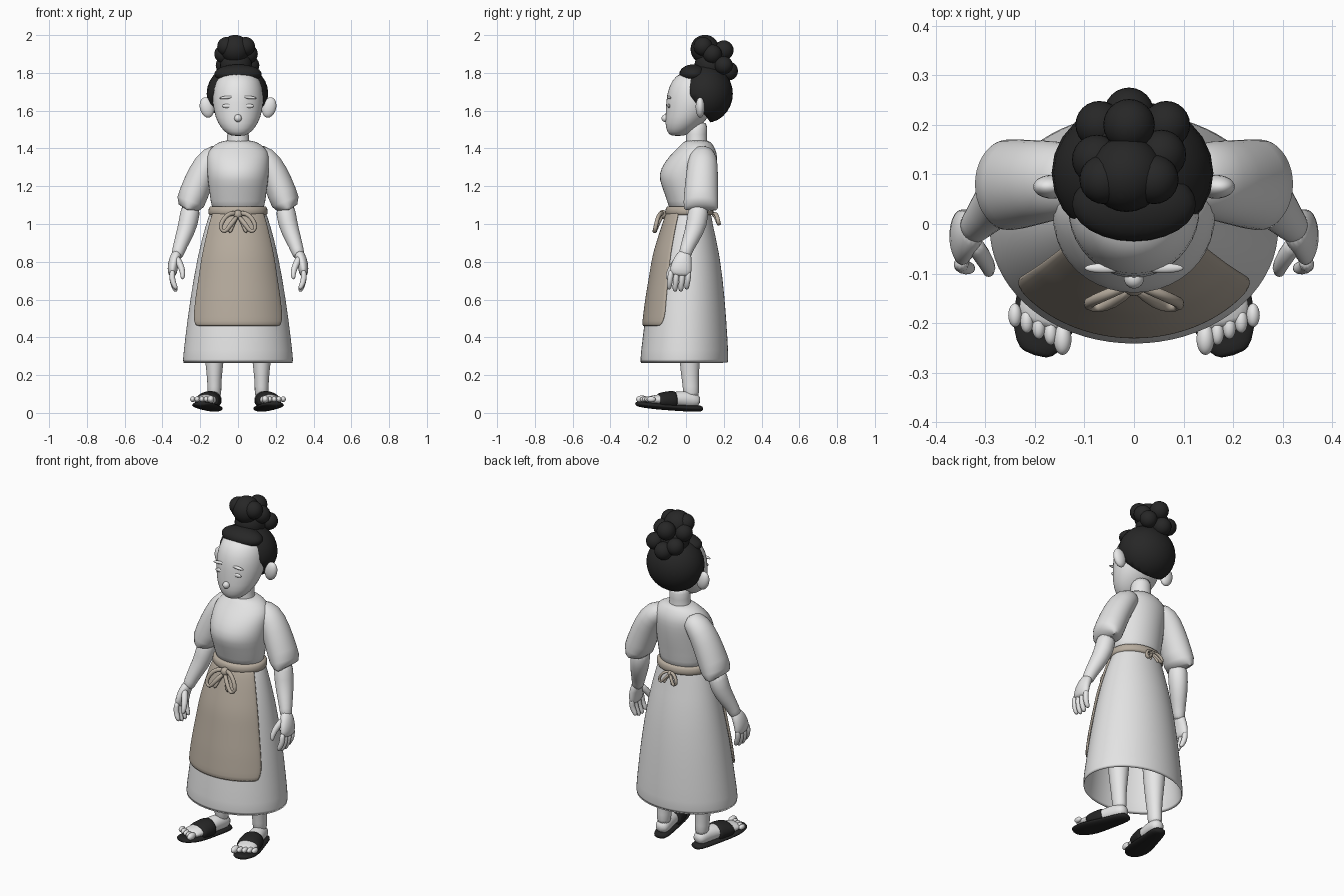
import bpy, bmesh, math
from mathutils import Vector, Matrix

cube = bpy.data.objects.get("Cube")
if cube:
    bpy.data.objects.remove(cube, do_unlink=True)


def material(name, r, g, b):
    m = bpy.data.materials.new(name)
    m.use_nodes = True
    m.diffuse_color = (r, g, b, 1)
    bsdf = m.node_tree.nodes["Principled BSDF"]
    bsdf.inputs["Base Color"].default_value = (r, g, b, 1)
    bsdf.inputs["Roughness"].default_value = 0.8
    return m


SKIN = material("pale_skin", 0.8, 0.8, 0.8)
DRESS = material("white_cloth", 0.77, 0.77, 0.77)
APRON = material("tan_cloth", 0.47, 0.41, 0.34)
HAIR = material("black_hair", 0.02, 0.02, 0.02)
SOLE = material("black_rubber", 0.018, 0.018, 0.018)
X, Y, Z = Vector((1, 0, 0)), Vector((0, 1, 0)), Vector((0, 0, 1))


def finish(name, bm, mat, subsurf=1, thickness=0):
    bmesh.ops.recalc_face_normals(bm, faces=bm.faces)
    for f in bm.faces:
        f.smooth = True
    me = bpy.data.meshes.new(name)
    bm.to_mesh(me)
    bm.free()
    me.materials.append(mat)
    ob = bpy.data.objects.new(name, me)
    bpy.context.collection.objects.link(ob)
    if thickness:
        mod = ob.modifiers.new("thickness", "SOLIDIFY")
        mod.thickness = thickness
        mod.offset = -1
    if subsurf:
        mod = ob.modifiers.new("smooth", "SUBSURF")
        mod.levels = mod.render_levels = subsurf
    return ob


def loft(name, rings, mat, n=20, side=1, ref=Y, flat=False, caps=True, thickness=0):
    """Elliptical rings (x, y, z, r1, r2) joined along a path; r2 lies along ref."""
    bm = bmesh.new()
    pts = [Vector((r[0] * side, r[1], r[2])) for r in rings]
    loops = []
    for i, r in enumerate(rings):
        d = Z if flat else (pts[min(i + 1, len(pts) - 1)] - pts[max(i - 1, 0)]).normalized()
        v = (ref - d * ref.dot(d)).normalized()
        w = d.cross(v)
        angles = [math.tau * k / n for k in range(n)]
        loops.append([bm.verts.new(pts[i] + w * r[3] * math.cos(a) + v * r[4] * math.sin(a))
                      for a in angles])
    for a, b in zip(loops, loops[1:]):
        for k in range(n):
            bm.faces.new((a[k], a[(k + 1) % n], b[(k + 1) % n], b[k]))
    if caps:
        bm.faces.new(loops[0])
        bm.faces.new(loops[-1])
    return finish(name, bm, mat, 1, thickness)


def body(rows):
    """Turn (z, half width, front y, back y) into level rings."""
    return [(0, (f + b) / 2, z, w, (b - f) / 2) for z, w, f, b in rows]


def ball(name, c, r, mat, tilt=0, cut=None):
    bm = bmesh.new()
    bmesh.ops.create_uvsphere(bm, u_segments=24, v_segments=14, radius=1)
    bm.transform(Matrix.Translation(c) @ Matrix.Rotation(tilt, 4, "Y") @ Matrix.Diagonal((*r, 1)))
    if cut:
        geom = bm.verts[:] + bm.edges[:] + bm.faces[:]
        res = bmesh.ops.bisect_plane(bm, geom=geom, plane_co=cut[0], plane_no=cut[1], clear_inner=True)
        edges = [e for e in res["geom_cut"] if isinstance(e, bmesh.types.BMEdge)]
        bmesh.ops.contextual_create(bm, geom=edges)
    return finish(name, bm, mat, 0)


# Head, face and neck
loft("head", body([(1.465, .035, -.08, -.01), (1.485, .07, -.1, .03), (1.53, .108, -.113, .09),
                   (1.6, .132, -.108, .15), (1.68, .138, -.106, .18), (1.76, .122, -.08, .17),
                   (1.81, .08, -.025, .14)]), SKIN, flat=True)
loft("neck", body([(1.37, .08, -.01, .13), (1.42, .062, .0, .115), (1.47, .056, .0, .11),
                   (1.55, .06, .0, .12)]), SKIN, flat=True)
ball("nose", (0, -.11, 1.56), (.02, .02, .02), SKIN)
for s, tag in ((1, "left"), (-1, "right")):
    ball(tag + "_ear", (s * .165, .075, 1.617), (.037, .024, .055), SKIN, s * .25)
    ball(tag + "_brow", (s * .06, -.089, 1.67), (.04, .01, .008), SKIN, s * .1)
    ball(tag + "_eyelid", (s * .055, -.09, 1.625), (.03, .008, .011), SKIN)

# Hair cap, cut along the hairline, with a cluster of rolls on top
ball("hair_cap", (-.003, .103, 1.69), (.163, .145, .155), HAIR, 0, ((0, -.03, 1.75), (0, .8, .6)))
ball("hair_front_roll", (0, .04, 1.795), (.125, .075, .05), HAIR)
for i, (x, y, z, r) in enumerate([(-.015, .1, 1.925, .076), (-.075, .13, 1.9, .05), (.055, .14, 1.9, .05),
                                  (-.01, .2, 1.92, .052), (-.07, .2, 1.84, .048), (.065, .2, 1.84, .048),
                                  (-.01, .225, 1.81, .05), (-.01, .13, 1.84, .085), (.04, .09, 1.94, .05),
                                  (-.06, .09, 1.94, .05)]):
    ball(f"hair_roll_{i + 1}", (x, y, z), (r, r, r), HAIR)

# Dress
SKIRT = [(1.08, .142, -.085, .13), (1.0, .17, -.115, .14), (.84, .213, -.165, .18),
         (.6, .255, -.205, .207), (.4, .28, -.23, .22), (.26, .297, -.247, .228)]
loft("dress_top", body([(1.05, .138, -.085, .13), (1.12, .146, -.1, .135), (1.2, .158, -.13, .15),
                        (1.26, .165, -.15, .16), (1.33, .168, -.115, .168), (1.385, .165, -.065, .165),
                        (1.425, .12, -.02, .14), (1.445, .075, -.005, .122)]), DRESS, flat=True)
loft("skirt", body(SKIRT), DRESS, n=36, flat=True, caps=False, thickness=.012)

# Apron panel follows the front of the skirt
bm = bmesh.new()
rows = []
for z in [1.07 - .61 * i / 12 for i in range(13)]:
    hi, lo = next((a, b) for a, b in zip(SKIRT, SKIRT[1:]) if b[0] <= z <= a[0])
    t = (hi[0] - z) / (hi[0] - lo[0])
    w, f, b = (p + (q - p) * t for p, q in zip(hi[1:], lo[1:]))
    spread = math.radians(60 if z > .47 else 55)
    rows.append([bm.verts.new(((w + .012) * math.sin(a), (f + b) / 2 - ((b - f) / 2 + .012) * math.cos(a), z))
                 for a in [spread * (k / 8 - 1) for k in range(17)]])
for a, b in zip(rows, rows[1:]):
    for k in range(16):
        bm.faces.new((a[k], b[k], b[k + 1], a[k + 1]))
finish("apron_panel", bm, APRON, 1, .014)

# Waistband and bows, front and back
loft("apron_waistband", body([(1.04, .157, -.108, .143), (1.055, .16, -.112, .148), (1.085, .158, -.11, .146),
                              (1.1, .15, -.1, .14)]), APRON, flat=True)
LOOP = [(0, 0, 0), (.045, .02, .005), (.08, .035, -.03), (.1, .045, -.08), (.07, .05, -.105),
        (.045, .045, -.065), (0, .01, -.01)]
for front, y0, size in ((-1, -.118, 1), (1, .145, .6)):
    tag = "front" if front < 0 else "back"
    ball(tag + "_bow_knot", (0, y0 + front * .005, 1.05), (.024 * size, .022 * size, .024 * size), APRON)
    for s in (1, -1):
        side_tag = "left" if s > 0 else "right"
        loft(f"{tag}_bow_{side_tag}_loop", [(x * size, y0 + front * y * size, 1.055 + z * size, .014 * size, .012)
                                            for x, y, z in LOOP], APRON, n=8, side=s)
        loft(f"{tag}_bow_{side_tag}_tail", [(x * size, y0 + front * y * size, 1.05 + z * size, .013 * size, .008)
                                            for x, y, z in ((0, 0, 0), (.03, .03, -.05), (.045, .045, -.1))],
             APRON, n=8, side=s)

# Arms, legs and sandals
for s, tag in ((1, "left"), (-1, "right")):
    loft(tag + "_sleeve", [(.07, .085, 1.385, .045, .05), (.14, .09, 1.355, .07, .078), (.19, .085, 1.27, .077, .085),
                           (.235, .08, 1.16, .078, .092), (.268, .078, 1.07, .08, .095),
                           (.266, .078, 1.075, .06, .075)],
         DRESS, side=s)
    loft(tag + "_forearm", [(.245, .07, 1.12, .055, .058), (.262, .06, 1.0, .053, .057), (.293, .025, .92, .043, .045),
                            (.315, 0, .86, .034, .034), (.325, -.01, .82, .032, .036)], SKIN, n=16, side=s)
    loft(tag + "_palm", [(.315, 0, .86, .028, .032), (.338, -.018, .81, .03, .05), (.348, -.028, .76, .028, .06),
                         (.347, -.03, .72, .02, .055)], SKIN, n=16, side=s)
    for i in range(4):
        y = .015 - .031 * i
        drop = .012 if i in (0, 3) else 0
        loft(f"{tag}_finger_{i + 1}", [(.347, y, .76, .017, .017), (.35, y - .005, .71, .017, .017),
                                       (.34, y - .01, .67 + drop, .016, .016), (.325, y - .012, .64 + drop, .012, .012)],
             SKIN, n=8, side=s)
    loft(tag + "_thumb", [(.33, -.03, .83, .02, .022), (.305, -.065, .785, .02, .02),
                          (.29, -.092, .74, .016, .017), (.295, -.1, .705, .01, .01)], SKIN, n=8, side=s)
    loft(tag + "_leg", [(.125, .02, .6, .08, .08), (.125, .02, .32, .055, .058), (.125, .02, .22, .043, .05),
                        (.125, .025, .14, .036, .042), (.125, .03, .07, .04, .045)], SKIN, n=16, side=s)
    loft(tag + "_foot", [(.118, .075, .055, .032, .028), (.125, .035, .07, .042, .045), (.14, -.03, .072, .046, .046),
                         (.16, -.11, .07, .056, .034), (.178, -.18, .068, .058, .024), (.186, -.21, .066, .05, .018)],
         SKIN, side=s, ref=Z)
    loft(tag + "_sandal_sole", [(.112, .088, .022, .025, .014), (.12, .065, .023, .046, .018),
                                (.14, -.02, .026, .052, .018), (.165, -.13, .034, .068, .018),
                                (.182, -.2, .041, .068, .018), (.195, -.25, .047, .045, .015),
                                (.2, -.265, .05, .025, .01)], SOLE, side=s, ref=Z)
    loft(tag + "_sandal_strap", [(.143, -.055, .065, .058, .046), (.146, -.065, .065, .062, .054),
                                 (.159, -.115, .065, .067, .048), (.167, -.145, .062, .066, .042),
                                 (.168, -.15, .062, .06, .032)], SOLE, side=s, ref=Z)
    for i in range(5):
        o = (i - 2) * .024
        r = .02 if i == 0 else .015
        ball(f"{tag}_toe_{i + 1}", (s * (.192 + o), -.232 + .012 * i, .072), (r * .9, r * 1.6, r), SKIN)
